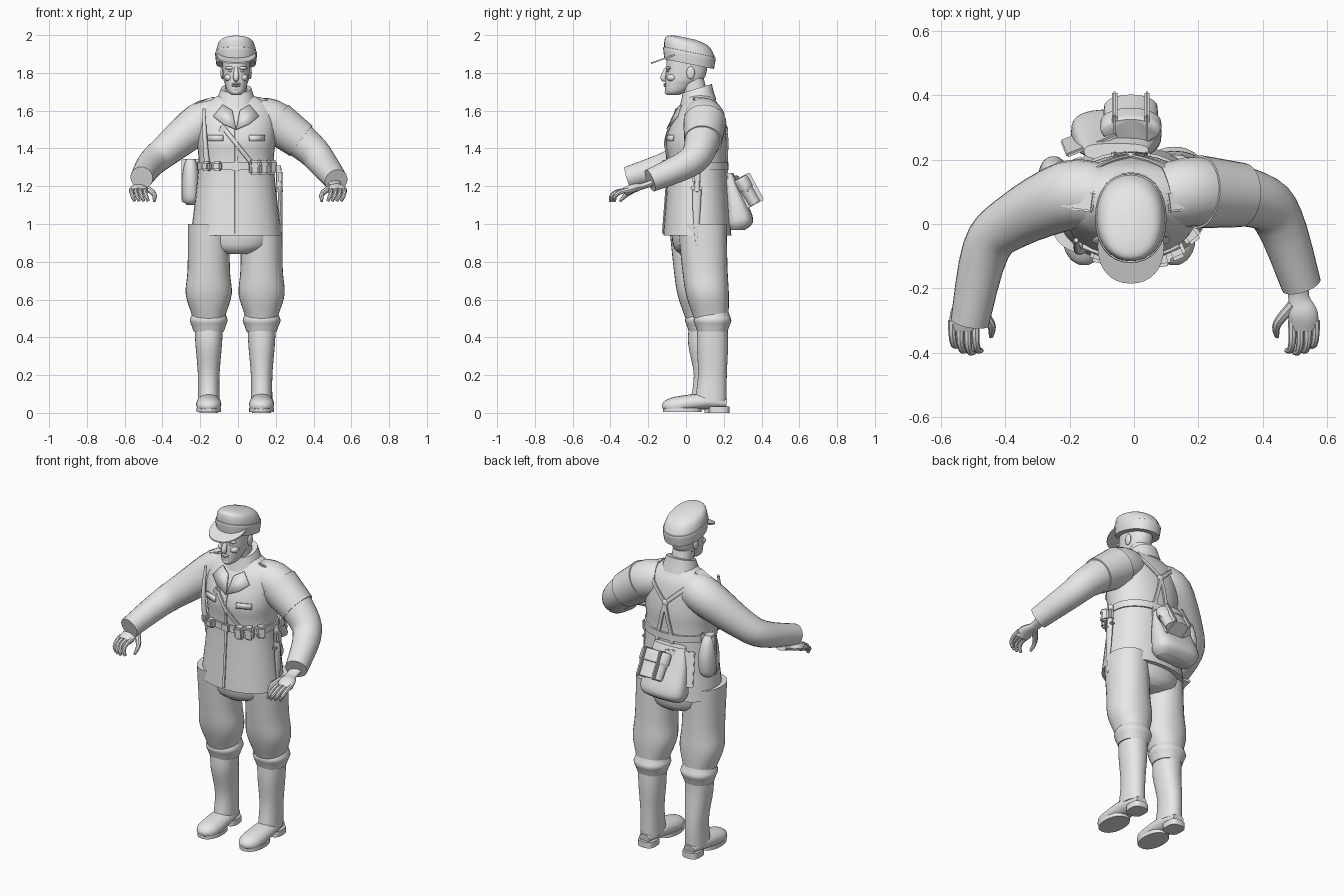
import bpy, bmesh
from math import sin, cos, tau, radians, copysign
from mathutils import Vector, Matrix, Euler
from mathutils.bvhtree import BVHTree

if "Cube" in bpy.data.objects:
    bpy.data.objects.remove(bpy.data.objects["Cube"])

GREY = (.8, .8, .8, 1)
cloth = bpy.data.materials.new("plain_grey")
cloth.use_nodes = True
cloth.diffuse_color = GREY
cloth.node_tree.nodes["Principled BSDF"].inputs["Base Color"].default_value = GREY
CENTRE = -.01
SIDES = (("left", 1), ("right", -1))


def finish(name, bm):
    bmesh.ops.recalc_face_normals(bm, faces=bm.faces)
    mesh = bpy.data.meshes.new(name)
    bm.to_mesh(mesh)
    bm.free()
    mesh.shade_smooth()
    mesh.set_sharp_from_angle(angle=radians(40))
    mesh.materials.append(cloth)
    part = bpy.data.objects.new(name, mesh)
    bpy.context.collection.objects.link(part)
    return part


def spline(rows, steps=4):
    """Catmull-Rom interpolation through rows of numbers."""
    rows = [Vector(row) for row in rows]
    padded = [rows[0], *rows, rows[-1]]
    smooth = []
    for before, start, end, after in zip(padded, padded[1:], padded[2:], padded[3:]):
        for step in range(steps):
            t = step / steps
            pull_in = (end - before) * (t * (1 - t) ** 2 / 2)
            pull_out = (after - start) * (t * t * (t - 1) / 2)
            smooth.append(start.lerp(end, t * t * (3 - 2 * t)) + pull_in + pull_out)
    return smooth + [rows[-1]]


def outline(sides, power):
    """Unit superellipse: a higher power is squarer."""
    for i in range(sides):
        c, s = cos(tau * i / sides), sin(tau * i / sides)
        yield copysign(abs(c) ** (2 / power), c), copysign(abs(s) ** (2 / power), s)


def skin(name, rings):
    bm = bmesh.new()
    loops = [[bm.verts.new(point) for point in ring] for ring in rings]
    for low, high in zip(loops, loops[1:]):
        for i in range(len(low)):
            bm.faces.new((low[i - 1], low[i], high[i], high[i - 1]))
    bm.faces.new(loops[0])
    bm.faces.new(loops[-1])
    return finish(name, bm)


def loft(name, rows, x=CENTRE, tilt=0, power=2.2):
    """Level sections given as y, z, half width, half depth."""
    rings = []
    for y, z, wide, deep in spline(rows):
        points = [(x + wide * u, y + deep * v) for u, v in outline(32, power)]
        rings.append([(px, py, z + tilt * py) for px, py in points])
    return skin(name, rings)


def limb(name, rows, flat=1, ref=(0, 0, 1), sides=16, power=2, floor=0):
    """Sections across a path given as x, y, z, radius."""
    rows = spline(rows)
    path = [row.xyz for row in rows]
    rings = []
    for i, row in enumerate(rows):
        along = path[min(i + 1, len(path) - 1)] - path[max(i - 1, 0)]
        across = along.cross(Vector(ref)).normalized() * row.w
        up = across.cross(along).normalized() * row.w * flat
        points = [path[i] + across * u + up * v for u, v in outline(sides, power)]
        rings.append([(p.x, p.y, max(p.z, floor)) for p in points])
    return skin(name, rings)


def box(name, place, size, turn=(0, 0, 0), bevel=.01):
    bm = bmesh.new()
    bmesh.ops.create_cube(bm, size=1)
    bmesh.ops.scale(bm, vec=size, verts=bm.verts)
    bmesh.ops.bevel(bm, geom=bm.edges[:], offset=bevel, segments=2, affect='EDGES')
    angles = Euler([radians(angle) for angle in turn])
    bmesh.ops.transform(bm, matrix=Matrix.LocRotScale(Vector(place), angles, None), verts=bm.verts)
    return finish(name, bm)


def ball(name, place, size):
    bm = bmesh.new()
    bmesh.ops.create_uvsphere(bm, u_segments=16, v_segments=10, radius=1)
    bmesh.ops.transform(bm, matrix=Matrix.LocRotScale(Vector(place), None, Vector(size)), verts=bm.verts)
    return finish(name, bm)


# Jacket
jacket = loft("jacket", [(.06, .94, .24, .18), (.06, 1.3, .2, .155), (.055, 1.45, .21, .16),
                         (.07, 1.59, .205, .12), (.075, 1.65, .15, .085), (.07, 1.69, .07, .06)])
surface = BVHTree.FromPolygons([v.co for v in jacket.data.vertices],
                               [p.vertices[:] for p in jacket.data.polygons])


def on_jacket(x, z, facing=-1, lift=.004):
    """Point on the front (-1) or the back (1) of the jacket."""
    hit = surface.ray_cast(Vector((x, facing, z)), Vector((0, -facing, 0)))[0]
    return hit + Vector((0, facing * lift, 0))


def strap(name, start, end, facing=-1, width=.012):
    points = [Vector(start).lerp(Vector(end), step / 8) for step in range(9)]
    rows = [(*on_jacket(x, z, facing), width) for x, z in points]
    return limb(name, rows, flat=.5, ref=(0, 1, 0), sides=8, power=4)


def plate(name, points):
    bm = bmesh.new()
    bm.faces.new([bm.verts.new(on_jacket(x, z, lift=.008)) for x, z in points])
    part = finish(name, bm)
    thickness = part.modifiers.new("thickness", 'SOLIDIFY')
    thickness.thickness, thickness.offset = .012, 0


# Collar, lapels, pocket flaps, shoulder boards and straps
loft("collar", [(.06, 1.61, .11, .1), (.06, 1.66, .094, .086), (.06, 1.7, .08, .077)], tilt=.3)
strap("placket", (CENTRE, 1.5), (CENTRE, .95), width=.008)
for side, s in SIDES:
    inner, outer = CENTRE + s * .07, CENTRE + s * .15
    plate(side + "_lapel", [(CENTRE + s * .02, 1.6), (inner, 1.63), (CENTRE + s * .12, 1.57),
                            (inner, 1.53), (CENTRE, 1.5)])
    plate(side + "_pocket_flap", [(inner, 1.47), (outer, 1.47), (outer, 1.44), (inner, 1.44)])
    box(side + "_shoulder_board", (CENTRE + s * .165, .075, 1.647), (.11, .065, .016), (0, s * 22, s * 8), .005)
    strap(side + "_shoulder_strap", (CENTRE, 1.5), (CENTRE + s * .13, 1.62), facing=1)
    strap(side + "_lower_strap", (CENTRE, 1.5), (CENTRE + s * .045, 1.31), facing=1)
ball("strap_ring", on_jacket(CENTRE, 1.5, facing=1), (.02, .01, .02))
strap("chest_strap", (-.085, 1.52), (.075, 1.32))
box("strap_clasp", on_jacket(-.08, 1.5), (.035, .02, .04), (0, 35, 0), .005)
limb("chest_tube", [(-.165, -.08, 1.33, .015), (-.175, -.08, 1.45, .012), (-.18, -.05, 1.61, .007)], ref=(0, 1, 0))

# Belt with buckle and ammunition pouches
loft("belt", [(.06, z, .208, .165) for z in (1.285, 1.325)])
box("belt_buckle", on_jacket(CENTRE, 1.305, lift=.01), (.05, .016, .045), bevel=.005)
for i in range(3):
    spot, turn = on_jacket(.085 + .045 * i, 1.3, lift=.022), (0, 0, 8 + 15 * i)
    box("left_pouch", spot, (.05, .05, .075), turn)
    box("left_pouch_flap", spot + Vector((0, -.004, .02)), (.055, .055, .035), turn)
for i in range(2):
    box("right_pouch", on_jacket(-.11 - .055 * i, 1.305, lift=.02), (.05, .045, .05), (0, 0, -15 - 20 * i))

# Head, face and neck
loft("neck", [(.07, 1.6, .064, .064), (.03, 1.78, .056, .062)])
loft("head", [(-.07, 1.682, .022, .03), (-.055, 1.7, .044, .054), (-.03, 1.74, .059, .08),
              (-.003, 1.78, .069, .105), (.01, 1.9, .075, .11)])
limb("nose", [(CENTRE, -.1, 1.83, .009), (CENTRE, -.12, 1.775, .016), (CENTRE, -.105, 1.763, .01)], ref=(0, 1, 0))
for name, z in (("upper_lip", 1.742), ("lower_lip", 1.732)):
    ball(name, (CENTRE, -.108, z), (.024, .011, .006))
ball("chin", (CENTRE, -.093, 1.7), (.025, .02, .017))
for side, s in SIDES:
    ball(side + "_ear", (CENTRE + s * .073, .025, 1.8), (.01, .022, .034))
    ball(side + "_brow", (CENTRE + s * .034, -.093, 1.826), (.026, .014, .009))
    ball(side + "_eye", (CENTRE + s * .03, -.092, 1.81), (.013, .012, .007))
    ball(side + "_cheek", (CENTRE + s * .04, -.075, 1.775), (.023, .028, .02))

# Field cap with folded flap and peak
loft("cap_crown", [(.015, 1.85, .1, .127), (.02, 1.9, .107, .135), (.01, 1.95, .098, .124),
                   (0, 1.975, .075, .1), (-.005, 1.986, .03, .05)], tilt=-.2)
loft("cap_flap", [(.017, 1.85, .105, .131), (.018, 1.908, .111, .139), (.018, 1.914, .1, .13)], tilt=-.2)
loft("cap_peak", [(-.07, z, .103, .115) for z in (1.912, 1.92)], tilt=.35)

# Sleeves and the band around the left arm
limb("left_sleeve", [(.1, .085, 1.57, .1), (.2, .1, 1.54, .108), (.38, .075, 1.4, .088),
                     (.45, .01, 1.32, .077), (.52, -.19, 1.23, .062)], sides=24)
limb("left_arm_band", [(.2, .1, 1.54, .114), (.335, .09, 1.44, .1)], sides=24)
limb("right_sleeve", [(-.1, .08, 1.57, .1), (-.2, .09, 1.535, .108), (-.38, .005, 1.39, .085),
                      (-.46, -.08, 1.32, .074), (-.51, -.305, 1.245, .06)], sides=24)

# Hands with loosely curled fingers
for side, s in SIDES:
    limb(side + "_palm", [(s * .51, -.17, 1.22, .035), (s * .512, -.23, 1.2, .033),
                          (s * .525, -.28, 1.19, .046), (s * .527, -.325, 1.17, .044)], flat=.5)
    for i, reach in enumerate((.36, .366, .36, .345)):
        x = s * (.492 + i * .024)
        limb(side + "_finger", [(x, -.3, 1.18, .014), (x, -reach, 1.17, .012),
                                (x - s * .006, -reach - .03, 1.147, .011),
                                (x - s * .018, -reach - .033, 1.12, .008)], sides=8)
    limb(side + "_thumb", [(s * .495, -.25, 1.195, .018), (s * .445, -.31, 1.16, .014),
                           (s * .444, -.35, 1.12, .007)], sides=8)

# Trousers and boots: the right leg stands slightly forward
loft("trouser_seat", [(.07, .84, .07, .1), (.07, .89, .19, .14), (.07, 1.05, .2, .15)])
for side, s in SIDES:
    x = CENTRE + .135 if s > 0 else CENTRE - .145
    back = 0 if s > 0 else -.045
    loft(side + "_trouser_leg", [(.085 + back, 1, .11, .13), (.1 + back, .76, .112, .12), (.113 + back, .63, .122, .114),
                                 (.13 + back, .52, .09, .095), (.14 + back, .45, .076, .078)], x)
    loft(side + "_trouser_cuff", [(.14 + back, .49 + rise, .1 - abs(rise) / 3, .1 - abs(rise) / 3)
                                  for rise in (-.06, -.03, 0, .03, .06)], x)
    loft(side + "_boot_shaft", [(.14 + back, .46, .075, .08), (.14 + back, .36, .07, .083),
                                (.14 + back / 2, .2, .057, .076), (.13 + back / 2, .06, .057, .085)], x)
    limb(side + "_boot_foot", [(x, .215 + back / 2, .05, .035), (x, .1, .06, .06), (x, -.05, .04, .066),
                               (x, -.105, .034, .046), (x, -.125, .03, .018)], flat=.7, floor=.018)
    loft(side + "_boot_sole", [(-.02, z, .066, .103) for z in (.004, .026)], x)
    loft(side + "_boot_heel", [(.175 + back / 2, z, .05, .055) for z in (0, .035)], x, power=3)

# Sheathed bayonet on the left hip
limb("bayonet_scabbard", [(.222, .058, 1.18, .024), (.225, .056, 1.08, .021), (.232, .056, .885, .005)],
     flat=.5, ref=(1, 0, 0))
limb("bayonet_grip", [(.214, .06, 1.31, .014), (.221, .058, 1.17, .017)], ref=(1, 0, 0))
box("bayonet_guard", (.221, .056, 1.19), (.024, .065, .016), bevel=.005)
box("bayonet_frog", (.222, .058, 1.25), (.034, .045, .07))

# Canteen on the right hip
loft("canteen", [(.14, 1.1, .02, .03), (.14, 1.13, .043, .062), (.14, 1.22, .047, .07),
                 (.135, 1.3, .038, .055), (.13, 1.345, .022, .03)], x=-.25)
box("canteen_strap", (-.25, .14, 1.23), (.1, .02, .23), bevel=.005)

# Bread bag and mess tin at the back
loft("bread_bag", [(.225, 1.27, .1, .025), (.25, 1.17, .125, .045), (.28, 1.05, .14, .07),
                   (.28, 1, .135, .07), (.27, .968, .11, .04)], x=-.055, power=3)
box("bread_bag_flap", (-.14, .265, 1.16), (.17, .012, .2), (14, 0, 22), .004)
limb("mess_tin", [(CENTRE, .287, 1.243, .083), (CENTRE, .293, 1.232, .094), (CENTRE, .318, 1.187, .094),
                  (CENTRE, .32, 1.183, .087), (CENTRE, .365, 1.108, .083)], flat=.52, ref=(0, 1, 0), sides=28)
for x in (CENTRE - .05, CENTRE + .05):
    box("mess_tin_strap", (x, .327, 1.176), (.016, .108, .165), (28, 0, 0), .005)
    strap("bag_hanger", (x, 1.33), (x, 1.22), facing=1)
